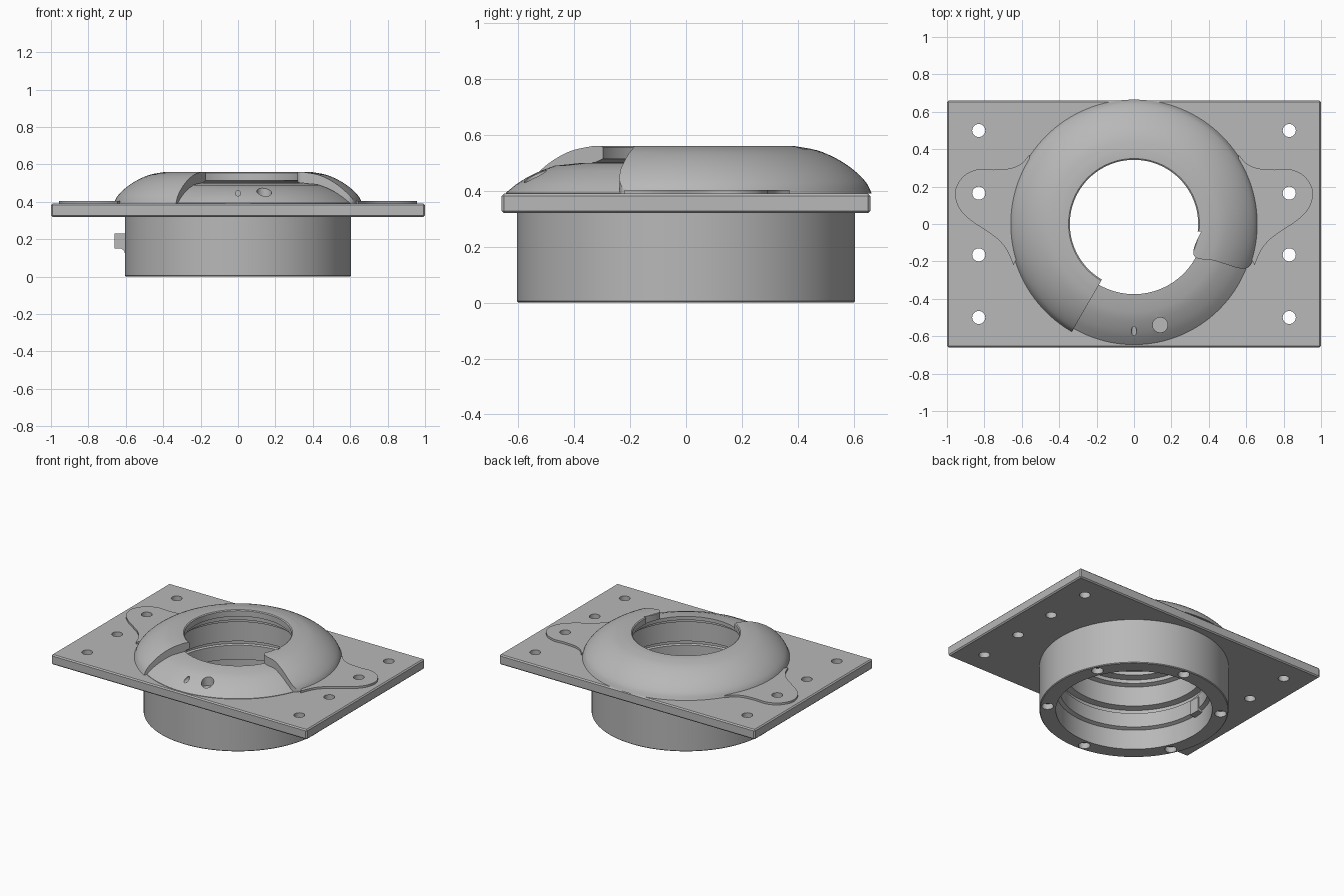
import bpy, bmesh
from math import sin, cos, pi, radians
from mathutils import Matrix, Vector

cube = bpy.data.objects.get("Cube")
if cube:
    bpy.data.objects.remove(cube, do_unlink=True)

grey = bpy.data.materials.new("machined_grey")
grey.use_nodes = True
GREY = (0.48, 0.48, 0.48, 1)
grey.diffuse_color = GREY
grey.node_tree.nodes["Principled BSDF"].inputs["Base Color"].default_value = GREY


def finish(name, bm):
    bmesh.ops.recalc_face_normals(bm, faces=bm.faces)
    mesh = bpy.data.meshes.new(name)
    bm.to_mesh(mesh)
    bm.free()
    obj = bpy.data.objects.new(name, mesh)
    bpy.context.collection.objects.link(obj)
    mesh.materials.append(grey)
    return obj


def revolve(name, profile, segments=128):
    """Closed (radius, height) profile turned about z."""
    bm = bmesh.new()
    rings = []
    for i in range(segments):
        a = 2 * pi * i / segments
        rings.append([bm.verts.new((r * cos(a), r * sin(a), z)) for r, z in profile])
    n = len(profile)
    for i in range(segments):
        a, b = rings[i], rings[(i + 1) % segments]
        for j in range(n):
            k = (j + 1) % n
            bm.faces.new((a[j], b[j], b[k], a[k]))
    return finish(name, bm)


def prism(name, outline, z0, z1):
    """Flat outline extruded from z0 to z1."""
    bm = bmesh.new()
    face = bm.faces.new([bm.verts.new((x, y, z0)) for x, y in outline])
    top = bmesh.ops.extrude_face_region(bm, geom=[face])["geom"]
    verts = [v for v in top if isinstance(v, bmesh.types.BMVert)]
    bmesh.ops.translate(bm, verts=verts, vec=(0, 0, z1 - z0))
    return finish(name, bm)


def circle(x, y, r, n=32):
    return [(x + r * cos(2 * pi * i / n), y + r * sin(2 * pi * i / n)) for i in range(n)]


def smooth_path(points, steps=8):
    """Smooth path through the points, ends included."""
    p = [Vector(q) for q in points]
    p = [2 * p[0] - p[1]] + p + [2 * p[-1] - p[-2]]
    out = []
    for a, b, c, d in zip(p, p[1:], p[2:], p[3:]):
        for i in range(steps):
            t = i / steps
            out.append(0.5 * (2 * b + (c - a) * t + (2 * a - 5 * b + 4 * c - d) * t * t
                              + (3 * b - a - 3 * c + d) * t ** 3))
    return [tuple(v) for v in out + [p[-2]]]


def bake(obj):
    """Make the modifiers permanent."""
    deps = bpy.context.evaluated_depsgraph_get()
    obj.data = bpy.data.meshes.new_from_object(obj.evaluated_get(deps))
    obj.modifiers.clear()


def cut(obj, cutters):
    for c in cutters:
        c.hide_render = True
        mod = obj.modifiers.new("cut", "BOOLEAN")
        mod.operation = "DIFFERENCE"
        mod.solver = "EXACT"
        mod.object = c
    bpy.context.view_layer.update()
    bake(obj)
    for c in cutters:
        bpy.data.objects.remove(c, do_unlink=True)


# Mounting plate with chamfered edges, central bore and eight bolt holes
plate = prism("mounting_plate", [(-1, -.66), (1, -.66), (1, .66), (-1, .66)], .32, .39)
bevel = plate.modifiers.new("chamfer", "BEVEL")
bevel.width = .008
bevel.segments = 1
bpy.context.view_layer.update()
bake(plate)
holes = [prism("bolt_cutter", circle(sx * .83, y, .035), .2, .5)
         for sx in (-1, 1) for y in (-.5, -.165, .165, .5)]
cut(plate, holes + [prism("bore_cutter", circle(0, 0, .45, 128), .2, .5)])

# Sleeve below the plate, with stepped bore and screw recesses
sleeve = revolve("housing_sleeve", [
    (.50, 0), (.60, 0), (.605, .005), (.605, .32), (.45, .32), (.45, .29), (.49, .28),
    (.49, .255), (.475, .25), (.475, .15), (.50, .14)])
cut(sleeve, [prism("screw_cutter",
                   circle(.555 * cos(radians(a)), .555 * sin(radians(a)), .038), -.1, .04)
             for a in range(25, 385, 60)])

# Stop lug through the side of the sleeve
lug = prism("stop_lug", [(-.66, .15), (-.66, .23), (-.46, .23), (-.46, .13),
                         (-.60, .11), (-.61, .14), (-.625, .15)], -.09, -.01)
lug.data.transform(Matrix.Rotation(pi / 2, 4, "X"))

# Sloped inner ring, exposed in the front opening
ring = revolve("inner_ring", [
    (.45, .385), (.645, .385), (.645, .393), (.61, .422), (.575, .445), (.52, .472),
    (.47, .49), (.375, .50), (.375, .475), (.42, .465), (.42, .44), (.45, .43)])
pin = prism("pin_cutter", circle(0, .445, .014, 16), .5, .7)
pin.data.transform(Matrix.Rotation(pi / 2, 4, "X"))
cut(ring, [pin, prism("pit_cutter", circle(.14, -.54, .04), .41, .6)])

# Domed cover with a front opening
outer = smooth_path([(.665, .39), (.645, .43), (.60, .475), (.54, .515), (.47, .545),
                     (.39, .56)], 4)
cover = revolve("domed_cover", outer + [
    (.35, .56), (.343, .555), (.343, .515), (.375, .502), (.47, .492), (.52, .474),
    (.575, .447), (.61, .424), (.646, .39)])
edge = smooth_path([(.36, -.04), (.335, -.09), (.318, -.14), (.325, -.175), (.36, -.188),
                    (.42, -.194), (.5, -.218), (.56, -.236), (.605, -.234), (.632, -.20),
                    (.66, -.12), (.69, -.05)], 5)
cut(cover, [prism("opening_cutter",
                  [(0, 0), (-.5, -.866), (.9, -.9), (.9, -.05)] + edge[::-1] + [(.3, -.04)],
                  .3, .7)])

# Thin fastening ears, one on each side
ear_edge = smooth_path([(.56, .37), (.60, .325), (.66, .298), (.75, .29), (.83, .293),
                        (.90, .265), (.945, .21), (.957, .155), (.935, .085), (.88, .025),
                        (.80, -.03), (.73, -.08), (.68, -.14), (.645, -.22)], 5)
for side, sx in (("left", 1), ("right", -1)):
    ear = prism(side + "_ear", [(sx * x, y) for x, y in ear_edge + [(.58, -.1), (.56, .1)]],
                .385, .404)
    cut(ear, [prism("ear_cutter", circle(sx * .83, .165, .035), .3, .5)])

# Smooth round walls, keep sharp edges
bpy.ops.object.select_all(action="DESELECT")
for obj in (plate, sleeve, ring, cover, bpy.data.objects["left_ear"],
            bpy.data.objects["right_ear"]):
    obj.select_set(True)
    bpy.context.view_layer.objects.active = obj
bpy.ops.object.shade_smooth_by_angle(angle=radians(30))
